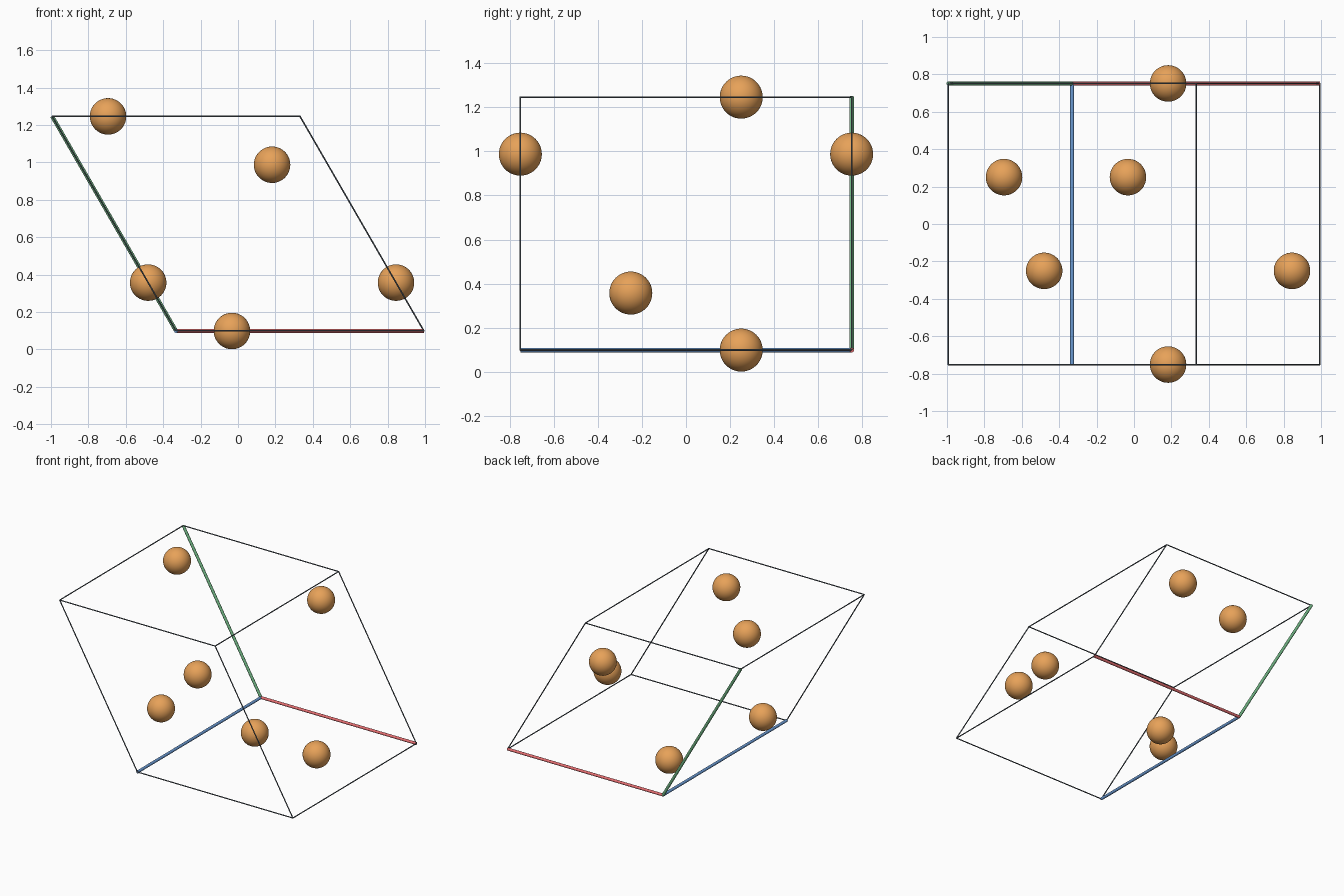
import bpy
from mathutils import Vector

if "Cube" in bpy.data.objects:
    bpy.data.objects.remove(bpy.data.objects["Cube"])

# Hexagonal unit cell: origin corner and three edge vectors
A, B = 1.325, 1.503
ORIGIN = Vector((-0.331, B / 2, 0.0985))
RED = Vector((A, 0, 0))
GREEN = Vector((-A / 2, 0, A * 3 ** 0.5 / 2))
BLUE = Vector((0, -B, 0))
U = 0.2254            # atom position parameter
ATOM_R, AXIS_R, EDGE_R = 0.0975, 0.0105, 0.004


def material(name, rgb):
    m = bpy.data.materials.new(name)
    m.diffuse_color = (*rgb, 1)
    m.use_nodes = True
    m.node_tree.nodes["Principled BSDF"].inputs["Base Color"].default_value = m.diffuse_color
    return m


orange = material("orange", (0.80, 0.36, 0.10))
red = material("red", (0.80, 0.16, 0.17))
green = material("green", (0.17, 0.48, 0.24))
blue = material("blue", (0.15, 0.33, 0.66))
slate = material("slate grey", (0.10, 0.125, 0.15))


def point(f, g, h):
    """Position from fractions along the red, green and blue axes."""
    return ORIGIN + RED * f + GREEN * g + BLUE * h


def finish(name, mat):
    ob = bpy.context.object
    ob.name = name
    ob.data.materials.append(mat)
    bpy.ops.object.shade_smooth_by_angle()


def rod(name, p, q, radius, mat):
    d = q - p
    bpy.ops.mesh.primitive_cylinder_add(
        vertices=16, radius=radius, depth=d.length, location=(p + q) / 2,
        rotation=d.to_track_quat('Z', 'Y').to_euler())
    finish(name, mat)


# Twelve cell edges: the three that leave the origin are thick coloured axes
axes = (("red_axis", red), ("green_axis", green), ("blue_axis", blue))
for i, (axis_name, axis_mat) in enumerate(axes):
    for s in (0, 1):
        for t in (0, 1):
            start = [s, t]
            start.insert(i, 0)
            end = [s, t]
            end.insert(i, 1)
            if s == t == 0:
                rod(axis_name, point(*start), point(*end), AXIS_R, axis_mat)
            else:
                rod("cell_edge", point(*start), point(*end), EDGE_R, slate)

# Atoms, repeated on opposite cell faces
atoms = []
for k in (0, 1):
    atoms += [(U, k, 1 / 3), (k, U, 2 / 3), (1 - U, 1 - U, k)]
for frac in atoms:
    bpy.ops.mesh.primitive_uv_sphere_add(
        segments=48, ring_count=24, radius=ATOM_R, location=point(*frac))
    finish("atom", orange)
